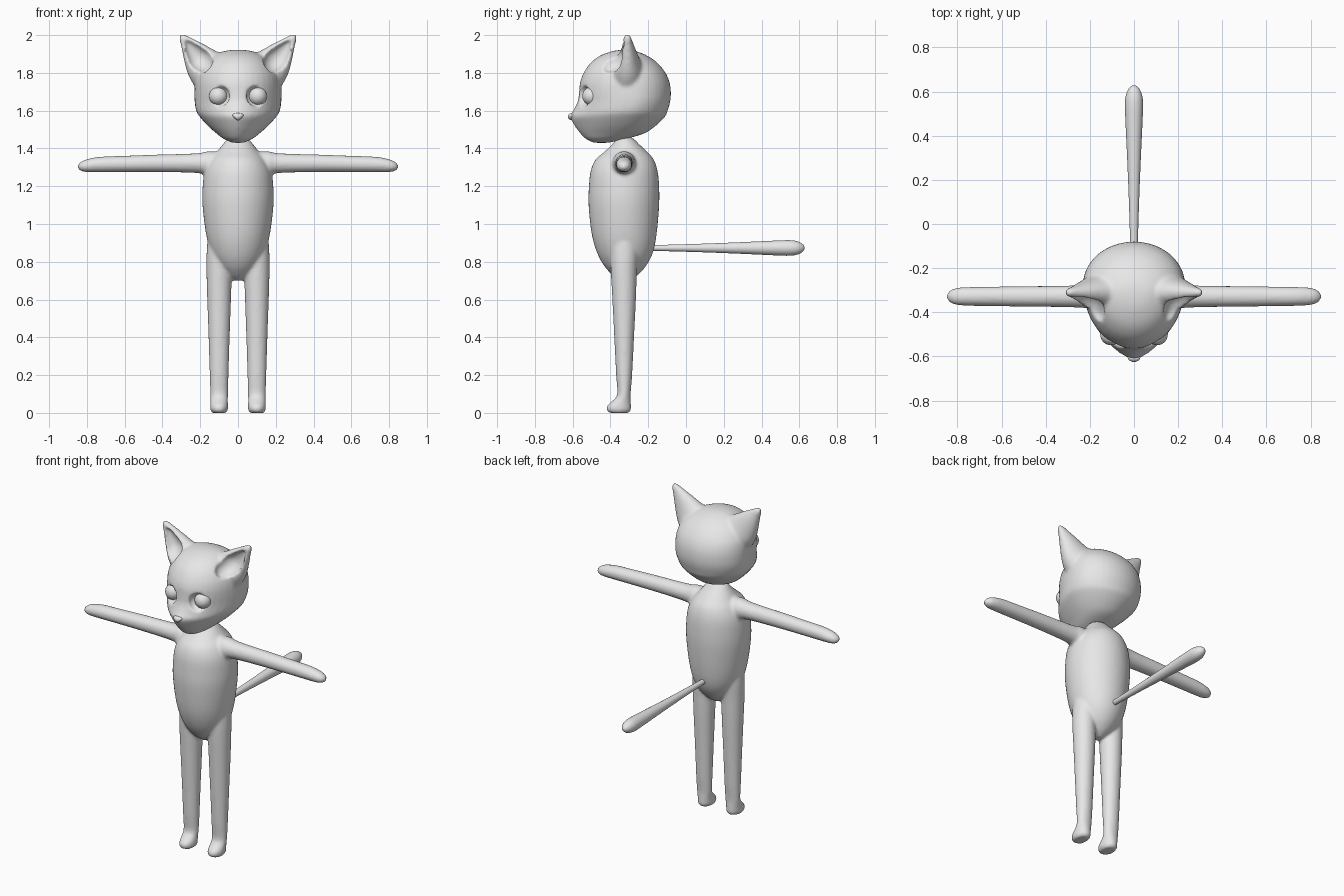
import bpy, bmesh
from math import sin, cos, pi
from mathutils import Vector, Matrix

cube = bpy.data.objects.get("Cube")
if cube:
    bpy.data.objects.remove(cube)

grey = bpy.data.materials.new("plain grey")
grey.use_nodes = True
grey.diffuse_color = (0.8, 0.8, 0.8, 1)
grey.node_tree.nodes["Principled BSDF"].inputs["Base Color"].default_value = (0.8, 0.8, 0.8, 1)


def refine(rows, steps=4):
    """Spline through the section rows."""
    out = []
    last = len(rows) - 1
    for i in range(last):
        quad = [rows[max(i - 1, 0)], rows[i], rows[i + 1], rows[min(i + 2, last)]]
        for s in range(steps):
            t = s / steps
            out.append([b + t / 2 * (c - a + t * (2*a - 5*b + 4*c - d + t * (3*(b - c) + d - a)))
                        for a, b, c, d in zip(*quad)])
    return out + [list(rows[-1])]


def loft(bm, rows, place, sides=40):
    """Skin closed rings; place(row, angle) gives each point."""
    rings = [[bm.verts.new(place(r, 2 * pi * k / sides)) for k in range(sides)]
             for r in refine(rows)]
    for a, b in zip(rings, rings[1:]):
        for k in range(sides):
            n = (k + 1) % sides
            bm.faces.new((a[k], a[n], b[n], b[k]))
    bm.faces.new(rings[0])
    bm.faces.new(rings[-1])


def ball(bm, centre, size):
    bmesh.ops.create_uvsphere(bm, u_segments=32, v_segments=20, radius=1,
                              matrix=Matrix.Translation(centre) @ Matrix.Diagonal((*size, 1)))


def part(name, bm):
    bmesh.ops.recalc_face_normals(bm, faces=bm.faces)
    mesh = bpy.data.meshes.new(name)
    bm.to_mesh(mesh)
    bm.free()
    mesh.materials.append(grey)
    mesh.shade_smooth()
    ob = bpy.data.objects.new(name, mesh)
    bpy.context.collection.objects.link(ob)
    return ob


def sculpt(ob, voxel, smooth, cutter=None):
    """Fuse overlapping volumes, carve, fuse again and relax."""
    def remesh():
        m = ob.modifiers.new("fuse", 'REMESH')
        m.mode, m.voxel_size, m.use_smooth_shade = 'VOXEL', voxel, True
    remesh()
    if cutter:
        cutter.hide_render = True
        cut = ob.modifiers.new("carve", 'BOOLEAN')
        cut.operation, cut.object, cut.solver = 'DIFFERENCE', cutter, 'EXACT'
        remesh()
    relax = ob.modifiers.new("relax", 'SMOOTH')
    relax.factor, relax.iterations = 0.5, smooth
    bpy.context.view_layer.objects.active = ob
    for m in list(ob.modifiers):
        bpy.ops.object.modifier_apply(modifier=m.name)
    ob.data.shade_smooth()
    if cutter:
        bpy.data.objects.remove(cutter)


# Head: z, half width, front y, back y, sharpness of the face
def head_point(r, a):
    z, w, yf, yb, p = r
    ym = yb + 0.4 * (yf - yb)
    c, s = cos(a), sin(a)
    reach = ym - yf if c > 0 else yb - ym
    x = w * abs(s) ** (p if c > 0 else 1)
    return Vector((x if s > 0 else -x, ym - c * reach, z))

head_rows = [(1.43, .03, -.49, -.41, 1), (1.45, .075, -.53, -.32, 1), (1.48, .115, -.56, -.22, 1.1),
             (1.52, .16, -.59, -.16, 1.3), (1.57, .205, -.615, -.11, 1.4), (1.6, .222, -.598, -.097, 1.3),
             (1.65, .23, -.573, -.083, 1.1), (1.7, .231, -.566, -.08, 1), (1.75, .228, -.561, -.087, 1),
             (1.8, .215, -.542, -.108, 1), (1.85, .182, -.508, -.148, 1), (1.89, .135, -.457, -.203, 1),
             (1.915, .075, -.39, -.265, 1), (1.922, .02, -.34, -.31, 1)]
head = bmesh.new()
carving = bmesh.new()
loft(head, head_rows, head_point)

# Ears and their scoops: x, z, y, half breadth, half depth
ear_rows = [(.12, 1.77, -.31, .115, .09), (.165, 1.83, -.31, .108, .08), (.2, 1.87, -.31, .09, .062),
            (.235, 1.915, -.31, .065, .045), (.27, 1.96, -.31, .038, .028), (.295, 1.99, -.31, .02, .018),
            (.304, 2.002, -.31, .008, .008)]
scoop_rows = [(.155, 1.81, -.41, .01, .01), (.17, 1.83, -.4, .045, .055), (.2, 1.87, -.375, .062, .065),
              (.235, 1.915, -.355, .045, .05), (.265, 1.955, -.342, .022, .03), (.28, 1.975, -.34, .008, .01)]
for side in (1, -1):
    def ear_point(r, a):
        x, z, y, b, d = r
        return Vector((side * (x + 0.82 * b * cos(a)), y + d * sin(a), z - 0.57 * b * cos(a)))
    loft(head, ear_rows, ear_point)
    loft(carving, scoop_rows, ear_point)
    # Eye sockets and eyes
    ball(carving, (side * .105, -.548, 1.677), (.062, .045, .058))
    eye = bmesh.new()
    ball(eye, (side * .104, -.5, 1.677), (.049, .049, .049))
    part("left_eye" if side > 0 else "right_eye", eye)
sculpt(part("head", head), 0.008, 6, part("head_cutter", carving))

# Nose, narrowing downwards
nose = bmesh.new()
ball(nose, (0, -.604, 1.568), (.04, .021, .019))
for v in nose.verts:
    v.co.x *= 0.65 + (v.co.z - 1.568) * 18
part("nose", nose)

# Torso: z, half width, front y, back y
def upright(r, a, cx=0):
    z, w, yf, yb = r
    return Vector((cx + w * cos(a), (yf + yb) / 2 + (yb - yf) / 2 * sin(a), z))

torso_rows = [(.7, .02, -.35, -.3), (.73, .065, -.39, -.255), (.78, .11, -.435, -.21), (.85, .145, -.472, -.175),
              (.95, .17, -.5, -.155), (1.1, .188, -.516, -.142), (1.2, .187, -.514, -.142),
              (1.28, .176, -.505, -.15), (1.34, .148, -.48, -.17), (1.38, .113, -.435, -.203),
              (1.42, .082, -.392, -.245), (1.45, .055, -.37, -.275), (1.462, .02, -.34, -.3)]
body = bmesh.new()
loft(body, torso_rows, upright)

# Legs with feet, and arms: x, z, half depth, half height
leg_rows = [(1, .055, -.39, -.26), (.85, .066, -.4, -.255), (.75, .067, -.398, -.26), (.6, .063, -.39, -.265),
            (.4, .056, -.38, -.275), (.2, .05, -.37, -.285), (.1, .047, -.364, -.293), (.065, .046, -.388, -.292),
            (.04, .047, -.416, -.291), (.015, .046, -.421, -.291), (0, .037, -.405, -.305)]
arm_rows = [(.08, 1.322, .06, .06), (.16, 1.32, .062, .065), (.2, 1.322, .054, .054), (.3, 1.322, .049, .049),
            (.45, 1.321, .047, .046), (.6, 1.318, .045, .043), (.73, 1.315, .043, .041), (.8, 1.309, .039, .034),
            (.832, 1.305, .028, .024), (.848, 1.304, .01, .009)]
for side in (1, -1):
    loft(body, leg_rows, lambda r, a: upright(r, a, side * .1))
    loft(body, arm_rows,
         lambda r, a: Vector((side * r[0], -.328 + r[2] * cos(a), r[1] + r[3] * sin(a))))
sculpt(part("body", body), 0.009, 6)

# Tail: y, radius
tail = bmesh.new()
tail_rows = [(-.2, .015), (-.1, .017), (.1, .023), (.3, .031), (.45, .038), (.55, .041),
             (.595, .033), (.62, .018), (.628, .004)]
loft(tail, tail_rows, lambda r, a: Vector((r[1] * cos(a), r[0], .873 + r[1] * sin(a))), 28)
part("tail", tail)
